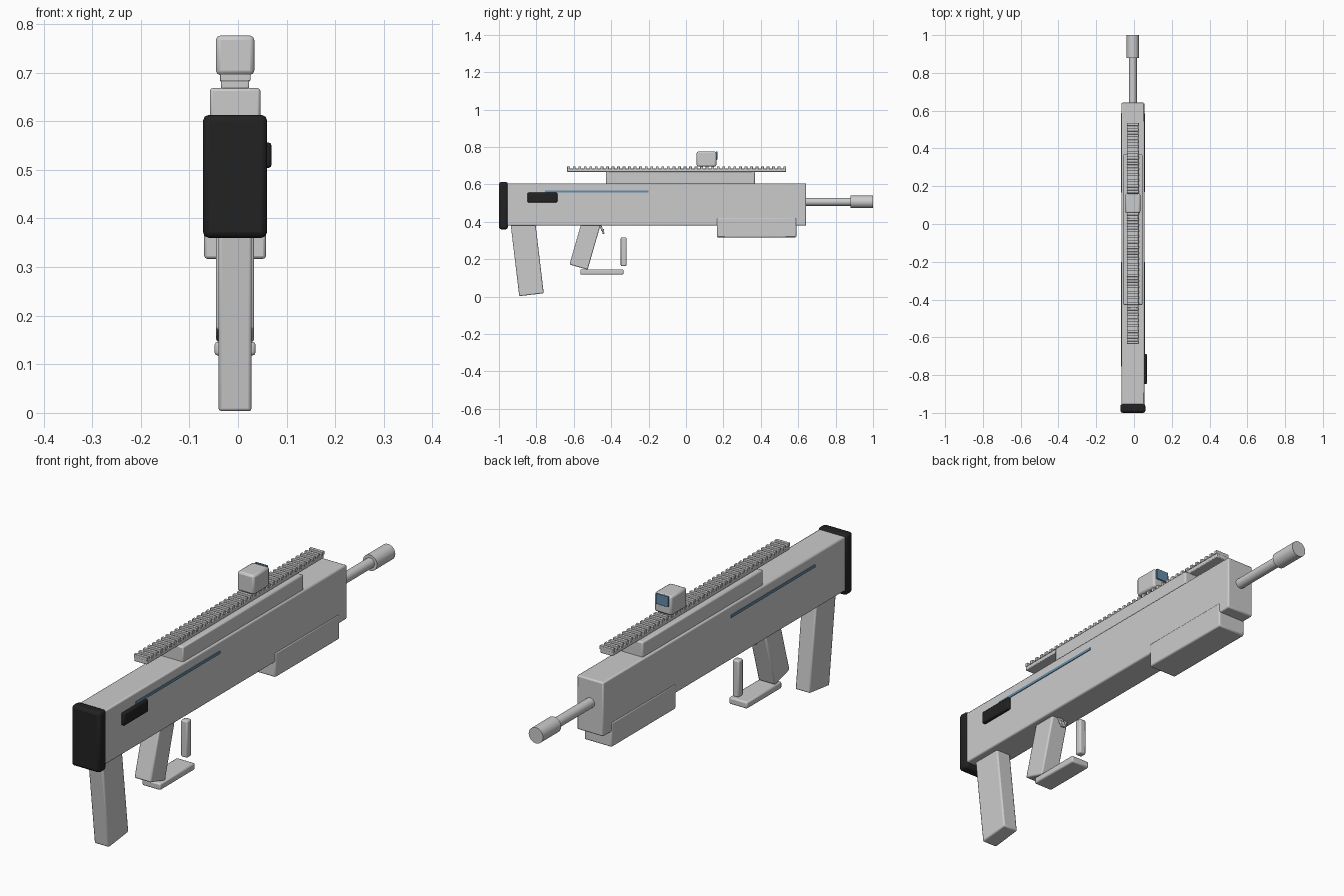
import bpy
from math import radians
from mathutils import Matrix

cube = bpy.data.objects.get("Cube")
if cube:
    bpy.data.objects.remove(cube, do_unlink=True)

CX = -0.006  # centre plane of the gun


def material(name, colour):
    m = bpy.data.materials.new(name)
    m.use_nodes = True
    m.diffuse_color = (*colour, 1)
    m.node_tree.nodes["Principled BSDF"].inputs["Base Color"].default_value = (*colour, 1)
    return m


GREY = material("light grey", (0.6, 0.6, 0.6))
BLACK = material("black rubber", (0.016, 0.016, 0.016))
BLUE = material("steel blue", (0.13, 0.27, 0.4))


def finish(obj, name, mat, bevel=0.0):
    obj.name = obj.data.name = name
    obj.data.materials.append(mat)
    if bevel:
        mod = obj.modifiers.new("Bevel", "BEVEL")
        mod.width = bevel
        mod.segments = 2
    bpy.ops.object.shade_smooth_by_angle(angle=radians(35))
    return obj


def box(name, x, y, z, mat=GREY, bevel=0.006, tilt=0):
    """Box from (min, max) ranges, tilted in degrees about its own x axis."""
    bpy.ops.mesh.primitive_cube_add(size=1)
    obj = bpy.context.object
    size = [r[1] - r[0] for r in (x, y, z)]
    obj.data.transform(Matrix.Diagonal((*size, 1)))
    obj.location = [sum(r) / 2 for r in (x, y, z)]
    obj.rotation_euler.x = radians(tilt)
    return finish(obj, name, mat, bevel)


def wide(w, c=CX):
    return (c - w / 2, c + w / 2)


def tube(name, radius, y0, y1, z):
    bpy.ops.mesh.primitive_cylinder_add(
        vertices=32, radius=radius, depth=y1 - y0,
        location=(CX, (y0 + y1) / 2, z), rotation=(radians(90), 0, 0))
    return finish(bpy.context.object, name, GREY)


# Receiver, fore-end and butt pad
box("receiver", wide(0.122), (-0.965, 0.642), (0.38, 0.606))
box("fore_end", wide(0.127), (0.165, 0.59), (0.317, 0.42))
box("butt_pad", wide(0.132), (-1.0, -0.952), (0.36, 0.613), BLACK, 0.012)

# Barrel and muzzle
tube("barrel", 0.021, 0.6, 0.9, 0.507)
tube("muzzle", 0.033, 0.88, 1.0, 0.507)

# Magazine and pistol grip, both run up into the receiver
box("magazine", wide(0.068), (-0.917, -0.785), (0.009, 0.43), tilt=6.8)
box("pistol_grip", wide(0.078), (-0.588, -0.487), (0.153, 0.42), tilt=-16)

# Trigger and guard
box("trigger_upper", wide(0.02), (-0.459, -0.449), (0.352, 0.392), bevel=0.002, tilt=20)
box("trigger_tip", wide(0.02), (-0.448, -0.438), (0.336, 0.362), bevel=0.002, tilt=8)
box("guard_base", wide(0.084), (-0.565, -0.334), (0.118, 0.146))
box("guard_post", wide(0.03), (-0.349, -0.318), (0.163, 0.317))

# Ejection port and side stripes
box("ejection_port", (0.04, 0.069), (-0.848, -0.688), (0.504, 0.556), BLACK)
for side, name in ((-1, "right_stripe"), (1, "left_stripe")):
    box(name, wide(0.008, CX + side * 0.06), (-0.755, -0.2), (0.557, 0.568), BLUE, 0)

# Top mount and toothed rail
box("rail_mount", wide(0.104), (-0.428, 0.368), (0.595, 0.668))
box("rail_base", wide(0.058), (-0.635, 0.535), (0.667, 0.685), bevel=0.003)
TEETH = 40
tooth = box("rail_teeth", wide(0.063), (-0.635, -0.62), (0.682, 0.697), bevel=0.002)
array = tooth.modifiers.new("Array", "ARRAY")
array.count = TEETH
array.use_relative_offset = False
array.use_constant_offset = True
array.constant_offset_displace = (0, 1.155 / (TEETH - 1), 0)

# Sight with rear lens
box("sight", wide(0.079), (0.057, 0.162), (0.695, 0.776), bevel=0.009)
box("sight_lens", wide(0.056), (0.16, 0.168), (0.732, 0.776), BLUE, 0.001)
